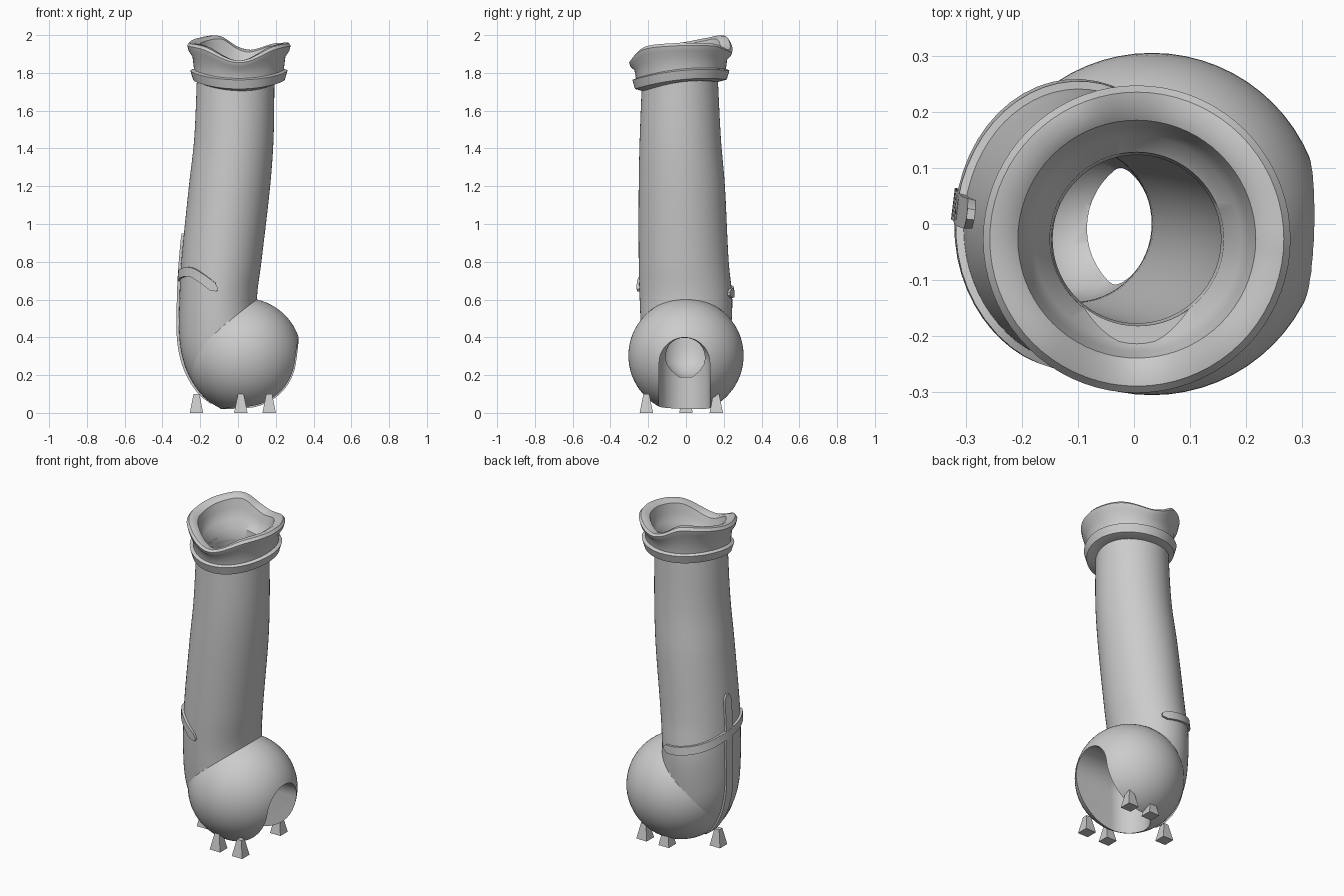
import bpy, bmesh, math
from mathutils import Vector, Matrix

if "Cube" in bpy.data.objects:
    bpy.data.objects.remove(bpy.data.objects["Cube"], do_unlink=True)

grey = bpy.data.materials.new("plain_grey")
grey.use_nodes = True
GREY = (0.6, 0.6, 0.6, 1)
grey.diffuse_color = GREY
grey.node_tree.nodes["Principled BSDF"].inputs["Base Color"].default_value = GREY


def finish(name, bm, angle=50):
    bmesh.ops.recalc_face_normals(bm, faces=bm.faces)
    mesh = bpy.data.meshes.new(name)
    bm.to_mesh(mesh)
    bm.free()
    obj = bpy.data.objects.new(name, mesh)
    bpy.context.collection.objects.link(obj)
    mesh.materials.append(grey)
    shade(obj, angle)
    return obj


def shade(obj, angle):
    bpy.ops.object.select_all(action="DESELECT")
    obj.select_set(True)
    bpy.context.view_layer.objects.active = obj
    bpy.ops.object.shade_smooth_by_angle(angle=math.radians(angle))


def loft(rows, cap=False, wrap_rows=False, wrap_cols=True):
    """Skin a list of equal-length point rows."""
    bm = bmesh.new()
    grid = [[bm.verts.new(p) for p in row] for row in rows]
    n = len(rows[0])
    for i in range(len(rows) if wrap_rows else len(rows) - 1):
        a, b = grid[i], grid[(i + 1) % len(rows)]
        for j in range(n if wrap_cols else n - 1):
            k = (j + 1) % n
            bm.faces.new((a[j], a[k], b[k], b[j]))
    if cap:
        bm.faces.new(grid[0])
        bm.faces.new(grid[-1])
    return bm


def sample(table, t):
    """Smooth interpolation of table rows by their first entry."""
    last = len(table) - 1
    t = max(table[0][0], min(table[-1][0], t))
    i = next(k for k in range(last) if t <= table[k + 1][0])

    def slope(k, c):
        a, b = table[max(k - 1, 0)], table[min(k + 1, last)]
        return (b[c] - a[c]) / (b[0] - a[0])
    p, q = table[i], table[i + 1]
    h = q[0] - p[0]
    u = (t - p[0]) / h
    return [(2*u**3 - 3*u**2 + 1) * p[c] + (u**3 - 2*u**2 + u) * h * slope(i, c)
            + (3*u**2 - 2*u**3) * q[c] + (u**3 - u**2) * h * slope(i + 1, c)
            for c in range(1, len(p))]


def on_tube(table, deg, z, out=0.0):
    cx, cy, rx, ry = sample(table, z)
    a = math.radians(deg)
    return Vector((cx + (rx + out) * math.cos(a), cy + (ry + out) * math.sin(a), z))


def tube(table, steps, sides=64):
    lo, hi = table[0][0], table[-1][0]
    return loft([[on_tube(table, 360 * j / sides, lo + (hi - lo) * i / steps)
                  for j in range(sides)] for i in range(steps + 1)], cap=True)


# Height, centre x, centre y, radius x, radius y
OUTER = [(0.02, -0.03, 0, 0.06, 0.06), (0.09, -0.06, 0, 0.125, 0.12),
         (0.18, -0.08, 0, 0.17, 0.18), (0.28, -0.09, 0, 0.2, 0.22),
         (0.4, -0.1, 0, 0.21, 0.235), (0.6, -0.105, 0, 0.205, 0.245),
         (0.8, -0.088, -0.012, 0.212, 0.238), (1.2, -0.045, -0.022, 0.215, 0.228),
         (1.45, -0.022, -0.03, 0.21, 0.215), (1.78, -0.012, -0.032, 0.205, 0.2)]
BORE = [(0.19, -0.1, 0, 0.04, 0.04), (0.25, -0.1, 0, 0.11, 0.11),
        (0.34, -0.105, 0, 0.135, 0.135), (0.6, -0.105, 0, 0.14, 0.14),
        (1.4, -0.02, -0.02, 0.15, 0.15), (1.9, 0.015, -0.03, 0.155, 0.155)]

# Hollow tube joined to the ball at its foot
body = finish("tube_and_ball", tube(OUTER, 60))
bm = bmesh.new()
bmesh.ops.create_uvsphere(bm, u_segments=64, v_segments=40, radius=0.305,
                          matrix=Matrix.Translation((0.032, 0, 0.303)))
ball = finish("ball_helper", bm)
bore = finish("bore_cutter", tube(BORE, 50))

# Arched slot: a sphere swept sideways and down
bm = bmesh.new()
for x in (0.05, 0.6):
    for z in (-0.3, 0.265):
        bmesh.ops.create_uvsphere(bm, u_segments=48, v_segments=24, radius=0.134,
                                  matrix=Matrix.Translation((x, -0.008, z)))
hull = bmesh.ops.convex_hull(bm, input=bm.verts)
bmesh.ops.delete(bm, geom=list({g for g in hull["geom_interior"] + hull["geom_unused"]
                                if isinstance(g, bmesh.types.BMVert)}), context="VERTS")
slot = finish("slot_cutter", bm)

for helper, op in ((ball, "UNION"), (bore, "DIFFERENCE"), (slot, "DIFFERENCE")):
    mod = body.modifiers.new(helper.name, "BOOLEAN")
    mod.object, mod.operation, mod.solver = helper, op, "EXACT"
    bpy.context.view_layer.objects.active = body
    bpy.ops.object.modifier_apply(modifier=mod.name)
    bpy.data.objects.remove(helper, do_unlink=True)
shade(body, 50)

# Flared collar with a wavy lip and a stepped lower band
LIP = [(0, 1.96), (40, 1.955), (75, 1.922), (92, 1.94), (115, 1.995), (145, 1.985),
       (180, 1.96), (225, 1.94), (270, 1.865), (315, 1.94), (360, 1.96)]
# Radius, share of the way from band to lip, height offset
PROFILE = [(0.15, 0, 0.0), (0.2, 0, 0.0), (0.243, 0, 0.012), (0.257, 0, 0.06),
           (0.238, 0, 0.068), (0.246, 0.5, 0.03), (0.267, 0.8, 0.0), (0.274, 0.93, 0.0),
           (0.262, 1, 0.0), (0.235, 1, 0.0), (0.212, 0.93, 0.0), (0.2, 0.7, 0.0),
           (0.185, 0.45, 0.0), (0.155, 0.3, 0.0)]
rows = []
for j in range(72):
    deg = j * 5
    a = math.radians(deg)
    low = 1.74 + 0.025 * math.sin(a) + 0.012 * math.cos(2 * a)
    lip = sample(LIP, deg)[0]
    rows.append([(0.005 + r * math.cos(a), -0.027 + r * math.sin(a),
                  low + (lip - low) * share + up) for r, share, up in PROFILE])
finish("flared_collar", loft(rows, wrap_rows=True), 40)


def strap(name, path, half, thick):
    """Thin ribbon on the tube through (angle, height) points."""
    rows = []
    for i, (deg, z) in enumerate(path):
        a, b = path[max(i - 1, 0)], path[min(i + 1, len(path) - 1)]
        run = Vector(((b[0] - a[0]) * 0.004, b[1] - a[1])).normalized()
        fade = 0.35 if i in (0, len(path) - 1) else 1
        row = []
        for side, out in ((-1, -0.02), (-1, thick), (1, thick), (1, -0.02)):
            w = side * half * fade
            row.append(on_tube(OUTER, deg - run.y * w / 0.004, z + run.x * w, out))
        rows.append(row)
    return finish(name, loft(rows, cap=True), 40)


# Strap across the back and round the side
BAND = [(65, 0.63), (90, 0.64), (130, 0.67), (165, 0.71), (200, 0.74),
        (225, 0.745), (245, 0.71), (268, 0.65)]
strap("cross_strap", [(d, sample(BAND, d)[0]) for d in range(65, 269, 7)], 0.024, 0.014)
# Strap running down the side to the underside
strap("side_strap", [(172, 0.95 - 0.03 * i) for i in range(31)], 0.025, 0.014)

# Small tapered feet
for i, (x, y) in enumerate([(0.165, -0.21), (0.015, -0.21), (0.015, 0.16),
                            (0.165, 0.16), (-0.22, 0.0)]):
    bm = bmesh.new()
    bmesh.ops.create_cone(bm, cap_ends=True, segments=4, radius1=0.05, radius2=0.022,
                          depth=0.1, matrix=Matrix.Translation((x, y, 0.05))
                          @ Matrix.Rotation(math.pi / 4, 4, "Z"))
    finish("foot_%d" % (i + 1), bm, 20)
